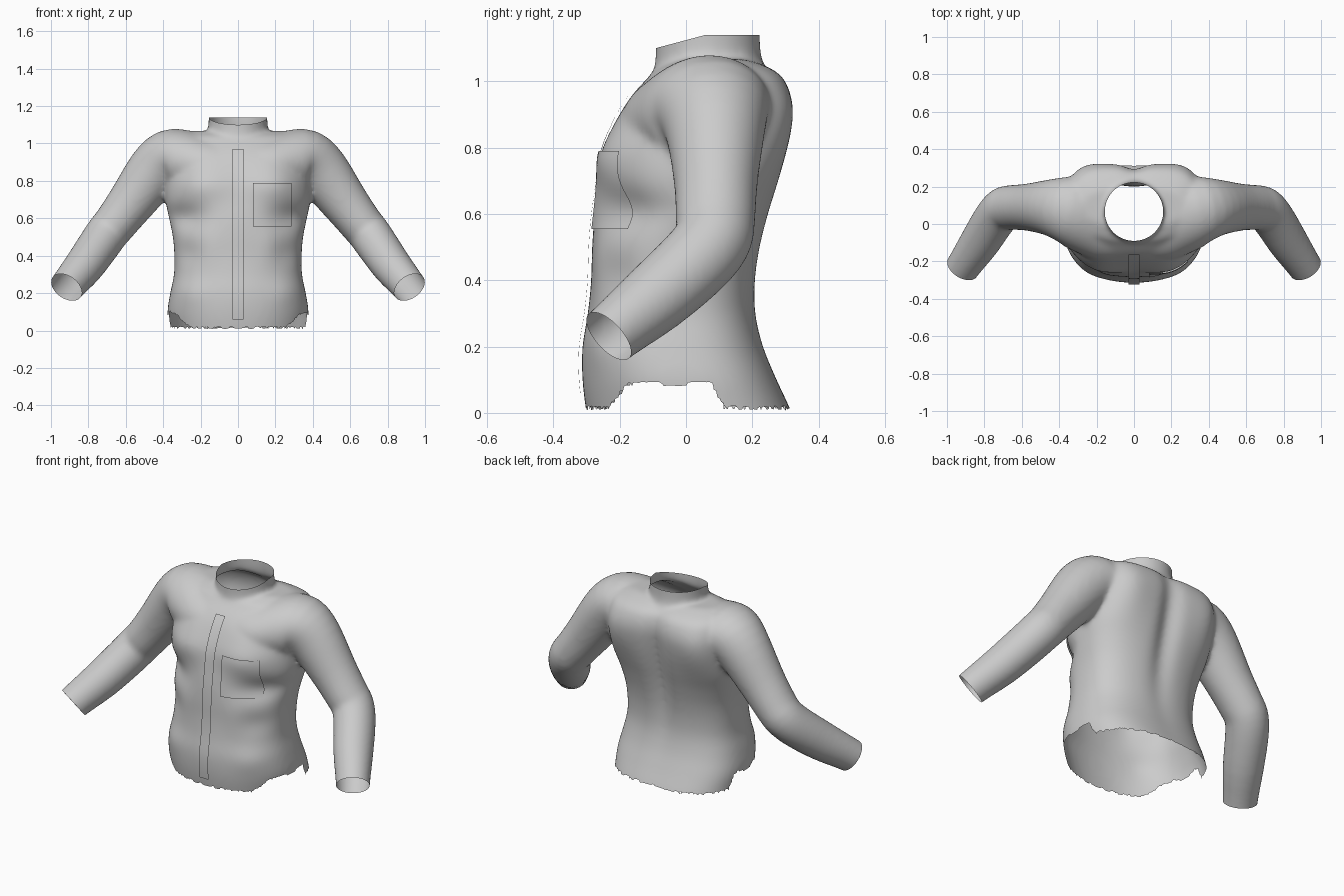
import bpy, bmesh, math, random
from mathutils import Vector
from mathutils.bvhtree import BVHTree

random.seed(4)
if "Cube" in bpy.data.objects:
    bpy.data.objects.remove(bpy.data.objects["Cube"])

grey = bpy.data.materials.new("plain grey cloth")
grey.use_nodes = True
grey.diffuse_color = (0.6, 0.6, 0.6, 1)
grey.node_tree.nodes["Principled BSDF"].inputs["Base Color"].default_value = (0.6, 0.6, 0.6, 1)


def spline(points, steps):
    """Smooth curve through tuples of any length."""
    pts = [Vector(p) for p in points]
    out = []
    for i in range(len(pts) - 1):
        a, b, c, d = pts[max(i - 1, 0)], pts[i], pts[i + 1], pts[min(i + 2, len(pts) - 1)]
        for s in range(steps):
            t = s / steps
            out.append(b + (c - a) * (t / 2) + (a * 2 - b * 5 + c * 4 - d) * (t * t / 2)
                       + (b * 3 - a - c * 3 + d) * (t ** 3 / 2))
    return out + [pts[-1]]


def loft(bm, rings):
    """Closed solid through rings of points."""
    rows = [[bm.verts.new(p) for p in ring] for ring in rings]
    n = len(rows[0])
    for low, high in zip(rows, rows[1:]):
        for i in range(n):
            j = (i + 1) % n
            bm.faces.new((low[i], low[j], high[j], high[i]))
    bm.faces.new(rows[0][::-1])
    bm.faces.new(rows[-1])


def bell(value, centre, width):
    return math.exp(-((value - centre) / width) ** 2)


def make_object(name, bm):
    mesh = bpy.data.meshes.new(name)
    bm.to_mesh(mesh)
    bm.free()
    mesh.materials.append(grey)
    mesh.shade_smooth()
    obj = bpy.data.objects.new(name, mesh)
    bpy.context.collection.objects.link(obj)
    return obj


# Torso sections: height, half width, front, back
TORSO = [
    (-0.1, 0.365, -0.28, 0.35), (0, 0.368, -0.3, 0.319), (0.1, 0.377, -0.312, 0.274),
    (0.2, 0.362, -0.312, 0.234), (0.3, 0.342, -0.296, 0.212), (0.4, 0.34, -0.286, 0.212),
    (0.5, 0.348, -0.283, 0.227), (0.6, 0.368, -0.275, 0.252), (0.7, 0.388, -0.258, 0.281),
    (0.8, 0.388, -0.238, 0.305), (0.9, 0.38, -0.197, 0.32), (0.96, 0.37, -0.16, 0.315),
    (1.01, 0.355, -0.115, 0.294), (1.04, 0.33, -0.085, 0.255), (1.067, 0.27, -0.02, 0.19),
]
# Muscle relief: x, height, width, tallness, bulge
FRONT = [
    (0.21, 0.78, 0.14, 0.09, 0.034), (0.3, 0.605, 0.12, 0.065, -0.046),
    (0.2, 0.9, 0.11, 0.07, 0.015), (0.27, 0.41, 0.07, 0.06, -0.012),
    (0.27, 0.2, 0.09, 0.07, 0.012), (0.16, 0.45, 0.06, 0.1, 0.006),
]
BACK = [(0.29, 0.87, 0.13, 0.17, 0.034), (0, 0.75, 0.06, 0.35, -0.036)]


def torso_ring(z, half, front, back, n=128):
    ring = []
    mid, depth = (front + back) / 2, (back - front) / 2
    for i in range(n):
        a = 2 * math.pi * i / n
        c, s = math.cos(a), math.sin(a)
        power, relief, way = (2.2, FRONT, -1) if s < 0 else (2.7, BACK, 1)
        reach = (abs(c) ** power + abs(s) ** power) ** (-1 / power)
        x, y = half * reach * c, mid + depth * reach * s
        y += way * min(1, abs(s) * 4) * sum(
            m[4] * bell(abs(x), m[0], m[2]) * bell(z, m[1], m[3]) for m in relief)
        ring.append((x, y, z))
    return ring


solid = bmesh.new()
loft(solid, [torso_ring(*s) for s in spline(TORSO, 4)])

# Neck: height, radius, centre y
NECK = [(0.95, 0.2, 0.09), (1.03, 0.172, 0.075), (1.07, 0.16, 0.068), (1.13, 0.157, 0.066), (1.22, 0.157, 0.066)]
loft(solid, [[(r * math.cos(a), cy + r * math.sin(a), z)
              for a in (2 * math.pi * i / 48 for i in range(48))]
             for z, r, cy in spline(NECK, 3)])

# Sleeves from inside the chest past the wrist: centre, height radius, depth radius
SLEEVE = [
    (0.12, 0.055, 0.875, 0.165, 0.25), (0.2, 0.055, 0.88, 0.167, 0.245), (0.3, 0.064, 0.908, 0.166, 0.208),
    (0.37, 0.078, 0.915, 0.158, 0.178), (0.45, 0.088, 0.845, 0.149, 0.15),
    (0.567, 0.09, 0.69, 0.128, 0.126), (0.655, 0.088, 0.575, 0.116, 0.12),
    (0.7, 0.08, 0.52, 0.114, 0.116), (0.75, 0.02, 0.448, 0.112, 0.115),
    (0.825, -0.098, 0.342, 0.106, 0.108), (0.915, -0.23, 0.234, 0.093, 0.091),
    (0.98, -0.33, 0.145, 0.088, 0.088),
]
path = spline(SLEEVE, 3)
for side in (1, -1):
    rings = []
    for i, p in enumerate(path):
        tangent = (path[min(i + 1, len(path) - 1)] - path[max(i - 1, 0)]).to_3d().normalized()
        u = tangent.cross(Vector((0, 1, 0))).normalized()
        v = u.cross(tangent)
        ring = []
        for k in range(48):
            a = 2 * math.pi * k / 48
            q = Vector(p[:3]) + u * (math.cos(a) * p[3]) + v * (math.sin(a) * p[4])
            ring.append((q.x * side, q.y, q.z))
        rings.append(ring)
    loft(solid, rings)
bmesh.ops.recalc_face_normals(solid, faces=solid.faces)

# Fuse the solids into one skin
blank = make_object("shirt_blank", solid)
remesh = blank.modifiers.new("fuse", 'REMESH')
remesh.mode = 'VOXEL'
remesh.voxel_size = 0.012
soften = blank.modifiers.new("soften", 'SMOOTH')
soften.factor = 0.5
soften.iterations = 14
fused = blank.evaluated_get(bpy.context.evaluated_depsgraph_get())
skin = bmesh.new()
skin.from_mesh(fused.to_mesh())
fused.to_mesh_clear()
bpy.data.objects.remove(blank)
surface = BVHTree.FromBMesh(skin)


# Ragged hem, higher at the hips
def hem(y):
    rise = max(0, min(1, (y + 0.23) / 0.05, (0.115 - y) / 0.04))
    return 0.012 + 0.073 * rise + 0.008 * math.sin(y * 40) * rise + random.uniform(-0.006, 0.006)


torn = [f for f in skin.faces if f.calc_center_median().z < 0.15
        and f.calc_center_median().z < hem(f.calc_center_median().y)]
bmesh.ops.delete(skin, geom=torn, context='FACES')
for _ in range(2):
    bmesh.ops.smooth_vert(skin, verts=[v for v in skin.verts if v.is_boundary], factor=0.5,
                          use_axis_x=True, use_axis_y=True, use_axis_z=True)

# Open the collar and cuffs
cuts = [((0, 0, 1.14), (0, 0, 1)), ((0, 0.06, 1.14), (0, -0.04, 0.15))]
cuts += [((0.918 * s, -0.233, 0.232), (0.44 * s, -0.66, -0.61)) for s in (1, -1)]
for point, normal in cuts:
    bmesh.ops.bisect_plane(skin, geom=skin.verts[:] + skin.edges[:] + skin.faces[:],
                           plane_co=point, plane_no=normal, clear_outer=True)
make_object("shirt_body", skin)


# Cloth patches laid over the front
def patch(name, x0, x1, z0, z1, cols, rows, gap):
    bm = bmesh.new()
    grid = []
    for r in range(rows + 1):
        row = []
        for c in range(cols + 1):
            x, z = x0 + (x1 - x0) * c / cols, z0 + (z1 - z0) * r / rows
            hit = surface.ray_cast(Vector((x, -1, z)), Vector((0, 1, 0)))[0]
            row.append(bm.verts.new((x, hit.y - gap, z)))
        grid.append(row)
    for a, b in zip(grid, grid[1:]):
        for c in range(cols):
            bm.faces.new((a[c], a[c + 1], b[c + 1], b[c]))
    make_object(name, bm)


patch("front_placket", -0.03, 0.03, 0.06, 0.97, 4, 30, 0.011)
patch("chest_pocket", 0.08, 0.285, 0.555, 0.79, 12, 14, 0.011)
